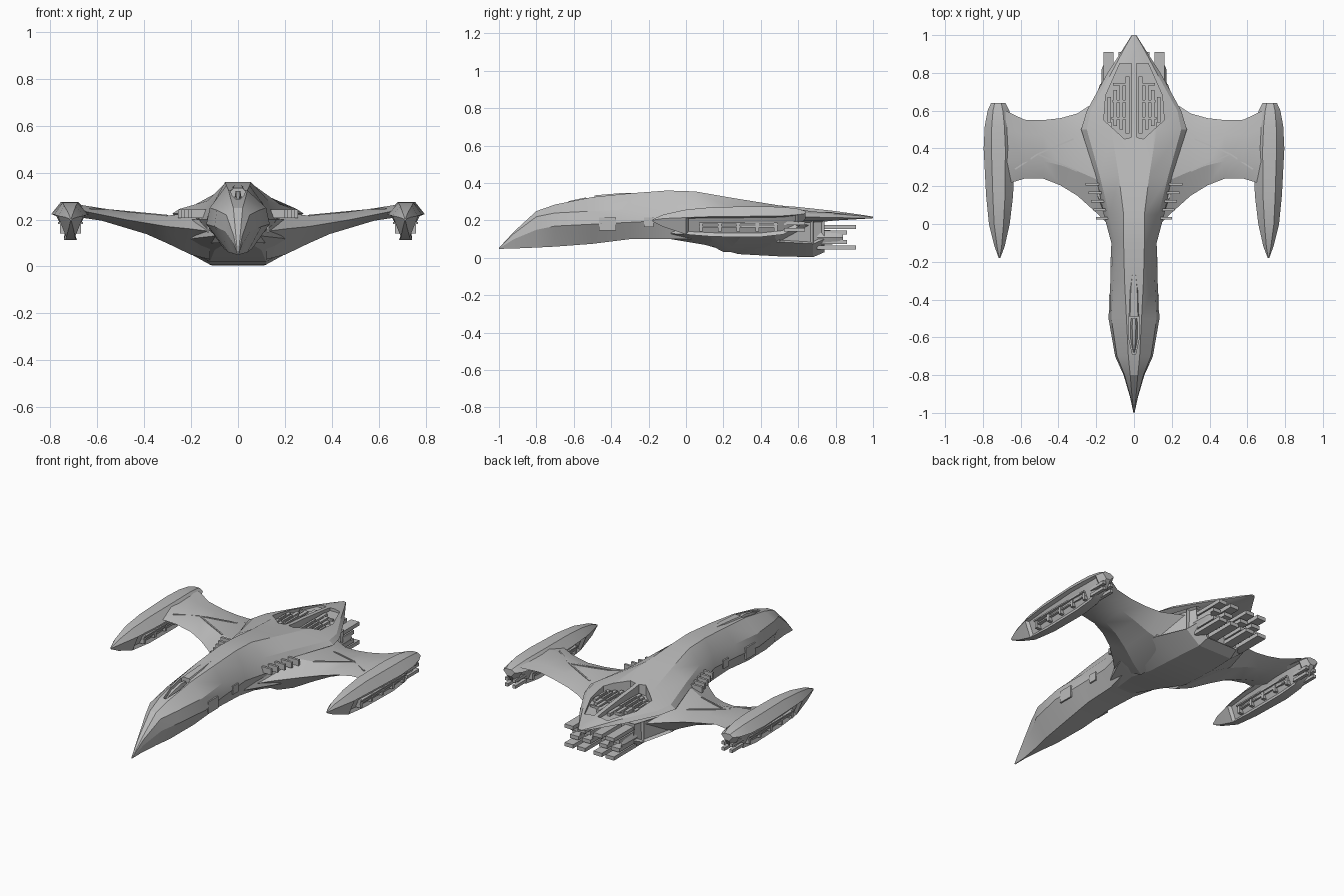
import bpy, bmesh, math
from mathutils import Vector

cube = bpy.data.objects.get("Cube")
if cube:
    bpy.data.objects.remove(cube, do_unlink=True)

grey = bpy.data.materials.new("hull grey")
grey.use_nodes = True
COLOUR = (0.5, 0.5, 0.5, 1)
grey.diffuse_color = COLOUR
grey.node_tree.nodes["Principled BSDF"].inputs["Base Color"].default_value = COLOUR


def activate(obj):
    bpy.ops.object.select_all(action="DESELECT")
    obj.select_set(True)
    bpy.context.view_layer.objects.active = obj


def finish(name, bm, mirror=False, smooth=True):
    bmesh.ops.recalc_face_normals(bm, faces=bm.faces)
    mesh = bpy.data.meshes.new(name)
    bm.to_mesh(mesh)
    bm.free()
    mesh.materials.append(grey)
    obj = bpy.data.objects.new(name, mesh)
    bpy.context.collection.objects.link(obj)
    activate(obj)
    if mirror:
        mod = obj.modifiers.new("mirror", "MIRROR")
        mod.use_mirror_merge = False
        bpy.ops.object.modifier_apply(modifier=mod.name)
    if smooth:
        bpy.ops.object.shade_smooth_by_angle(angle=math.radians(22))
    return obj


def loft(rings):
    """Skin a list of equal-sized rings and cap both ends."""
    bm = bmesh.new()
    loops = [[bm.verts.new(p) for p in ring] for ring in rings]
    n = len(loops[0])
    for a, b in zip(loops, loops[1:]):
        for i in range(n):
            j = (i + 1) % n
            bm.faces.new((a[i], a[j], b[j], b[i]))
    bm.faces.new(loops[0])
    bm.faces.new(loops[-1])
    return bm


def symmetric_ring(y, pairs):
    """Closed ring from (half width, height) pairs listed top to bottom."""
    right = [(w, y, z) for w, z in pairs]
    return right + [(-w, y, z) for w, z in reversed(pairs)]


def pairs_of(values):
    return list(zip(values[::2], values[1::2]))


def prism(outline, z0, z1):
    return loft([[(x, y, z) for x, y in outline] for z in (z0, z1)])


def cut(target, outline, z0, z1, mirror=False):
    cutter = finish("cutter", prism(outline, z0, z1), mirror, smooth=False)
    cutter.hide_render = True
    mod = target.modifiers.new("cut", "BOOLEAN")
    mod.operation, mod.solver, mod.object = "DIFFERENCE", "EXACT", cutter
    activate(target)
    bpy.ops.object.modifier_apply(modifier=mod.name)
    bpy.data.objects.remove(cutter, do_unlink=True)


def boxes(name, items, mirror=True):
    """Several boxes in one object, each given as centre and size."""
    bm = bmesh.new()
    for centre, size in items:
        made = bmesh.ops.create_cube(bm, size=1)["verts"]
        for v in made:
            v.co = Vector(centre) + Vector(a * b for a, b in zip(v.co, size))
    return finish(name, bm, mirror, smooth=False)


# Main hull: y, then top, shoulder, side and underside (half width, height)
hull_sections = [
    (-1, .002, .053, .003, .052, .003, .05, .002, .048),
    (-.92, .01, .14, .018, .13, .02, .1, .004, .05),
    (-.8, .02, .25, .05, .22, .055, .15, .02, .055),
    (-.7, .03, .285, .09, .24, .1, .17, .04, .06),
    (-.5, .04, .325, .12, .25, .135, .18, .06, .075),
    (-.3, .05, .345, .11, .26, .125, .19, .07, .1),
    (-.1, .055, .36, .1, .28, .12, .2, .08, .1),
    (.05, .055, .355, .13, .28, .16, .2, .12, .1),
    (.25, .08, .32, .18, .265, .2, .23, .15, .12),
    (.5, .12, .28, .25, .245, .28, .225, .18, .17),
    (.6, .11, .272, .23, .24, .25, .22, .15, .18),
    (.8, .06, .25, .12, .235, .14, .215, .1, .2),
    (.94, .02, .23, .045, .224, .05, .213, .03, .208),
    (1, .004, .22, .01, .218, .012, .214, .006, .212),
]
hull = finish("hull", loft([symmetric_ring(s[0], pairs_of(s[1:])) for s in hull_sections]))

# Sunken deck bays and cockpit slot
bay = [(.012, .46), (.05, .45), (.16, .55), (.15, .68), (.075, .85), (.012, .85)]
cut(hull, bay, .226, .45, mirror=True)
cockpit = [(-.03, -.49), (.03, -.49), (.028, -.6), (.008, -.69), (-.008, -.69), (-.028, -.6)]
cut(hull, cockpit, .275, .45)
activate(hull)
bpy.ops.object.shade_smooth_by_angle(angle=math.radians(22))

# Machinery in the bays
parts = []
for i in range(4):
    x = .035 + i * .032
    length = .3 - i * .055
    parts.append(((x, .63 - i * .008, .234), (.02, length, .02)))
    parts.append(((x, .6, .243), (.012, length * .5, .012)))
for i in range(3):
    parts.append(((.07, .56 + i * .09, .236), (.1 - i * .01, .012, .012)))
boxes("bay_machinery", parts)

# Cockpit canopy inside its slot, with a fairing behind
canopy = [symmetric_ring(y, [(w * .5, z), (w, .275)])
          for y, w, z in ((-.68, .004, .28), (-.62, .017, .305), (-.54, .019, .322), (-.5, .016, .318))]
finish("canopy", loft(canopy))
fairing = [symmetric_ring(y, [(w * .6, z), (w, z - .02)])
           for y, w, z in ((-.49, .034, .334), (-.35, .028, .346), (-.25, .012, .348))]
finish("canopy_fairing", loft(fairing))

# Belly and engine housing
belly_sections = [
    (-.08, .09, .2, .1, .13, .05, .1),
    (.1, .17, .2, .19, .12, .1, .07),
    (.28, .25, .2, .26, .1, .12, .02),
    (.5, .26, .2, .26, .085, .12, .008),
    (.68, .2, .2, .2, .075, .11, .004),
    (.74, .18, .2, .17, .1, .1, .03),
]
bm = loft([symmetric_ring(s[0], pairs_of(s[1:])) for s in belly_sections])
bm.normal_update()
# recessed stern and flank panels
bmesh.ops.recalc_face_normals(bm, faces=bm.faces)
panels = [f for f in bm.faces if f.calc_center_median().y > .73
          or (abs(f.normal.x) > .8 and f.calc_center_median().y > .55)]
bmesh.ops.inset_individual(bm, faces=panels, thickness=.014, depth=-.015)
finish("belly", bm)

# Wings, lofted outward: x, front, back, edge height, top, bottom
wing = []
for x, front, back, edge, top, low in (
        (.12, -.02, .72, .15, .24, .03), (.2, .06, .65, .16, .228, .05),
        (.3, .15, .585, .17, .217, .098), (.39, .205, .56, .185, .224, .138),
        (.48, .24, .55, .2, .234, .165), (.58, .24, .552, .22, .248, .195),
        (.68, .21, .6, .24, .264, .21)):
    span = back - front
    a, b = front + span * .3, front + span * .75
    wing.append([(x, front, edge), (x, a, top), (x, b, top - .004), (x, back, edge + .015),
                 (x, b, low + .01), (x, a, low)])
finish("wings", loft(wing), mirror=True)


# Raised seams forming chevrons on the wings
def seam(bm, start, end, width=.004):
    p, q = Vector(start), Vector(end)
    side = (q - p).cross(Vector((0, 0, 1))).normalized() * width
    drop = Vector((0, 0, -.006))
    corners = [p - side, p + side, q + side, q - side]
    low = [bm.verts.new(c + drop) for c in corners]
    high = [bm.verts.new(c) for c in corners]
    bm.faces.new(high)
    for i in range(4):
        j = (i + 1) % 4
        bm.faces.new((low[i], low[j], high[j], high[i]))


bm = bmesh.new()
seam(bm, (.3, .28, .22), (.51, .37, .24))
seam(bm, (.51, .37, .24), (.63, .29, .25))
seam(bm, (.32, .45, .218), (.51, .37, .24))
finish("wing_seams", bm, mirror=True, smooth=False)

# Wing-tip pods: y, inner, outer, top, bottom
pod = []
for y, inner, outer, top, low in (
        (-.18, .708, .716, .205, .195), (-.12, .685, .738, .232, .165),
        (0, .658, .768, .258, .125), (.15, .64, .783, .272, .113),
        (.4, .632, .796, .275, .112), (.52, .642, .79, .272, .125),
        (.6, .66, .775, .262, .165), (.64, .68, .757, .25, .21)):
    width, mid = outer - inner, top - (top - low) * .32
    pod.append([(inner + width * .3, y, top), (outer - width * .25, y, top),
                (outer, y, mid), (outer - width * .33, y, low),
                (inner + width * .33, y, low), (inner, y, mid)])
bm = loft(pod)
bmesh.ops.recalc_face_normals(bm, faces=bm.faces)
# recessed windows along the lower flanks
flanks = [f for f in bm.faces if f.normal.z < -.1 and abs(f.normal.x) > .5
          and 0 < f.calc_center_median().y < .58]
bmesh.ops.inset_region(bm, faces=flanks, thickness=.016, depth=-.016)
finish("wing_pods", bm, mirror=True)

# Struts and pipes set in the pod windows, plus small thruster blades
struts = [((.714, .08 + i * .1, .165), (.09, .018, .05)) for i in range(5)]
struts += [((.714, .28, .165 + i * .02), (.085 + i * .02, .42, .008)) for i in range(2)]
struts += [((.715 + s * .025, .58, z), (.02, .11, .018)) for s in (-1, 1) for z in (.15, .185)]
boxes("pod_struts", struts)

# Main engine: hollow nozzles between upper and lower blades
bm = bmesh.new()
for x in (.055, .135):
    rings = [[(x + r * math.cos(t * math.pi / 4), y, .11 + r * math.sin(t * math.pi / 4))
              for t in range(8)]
             for y, r in ((.7, .04), (.82, .036), (.84, .028), (.76, .022))]
    piece = bpy.data.meshes.new("nozzle_piece")
    part = loft(rings)
    part.to_mesh(piece)
    part.free()
    bm.from_mesh(piece)
    bpy.data.meshes.remove(piece)
finish("nozzles", bm, mirror=True)

blades = []
for z, tip in ((.165, .91), (.055, .91), (.135, .86), (.085, .86)):
    for x in (.055, .135):
        blades.append(((x, (tip + .7) / 2, z), (.055, tip - .7, .022)))
boxes("engine_blades", blades)

# Louvres at the neck roots and thin hatch plates on the neck
louvres = [((.165 + i * .014, .03 + i * .045, .225), (.07, .014, .035)) for i in range(5)]
boxes("neck_louvres", louvres)
boxes("neck_hatches", [((.128, -.42, .18), (.009, .09, .07)), ((.121, -.2, .19), (.009, .05, .05))])
